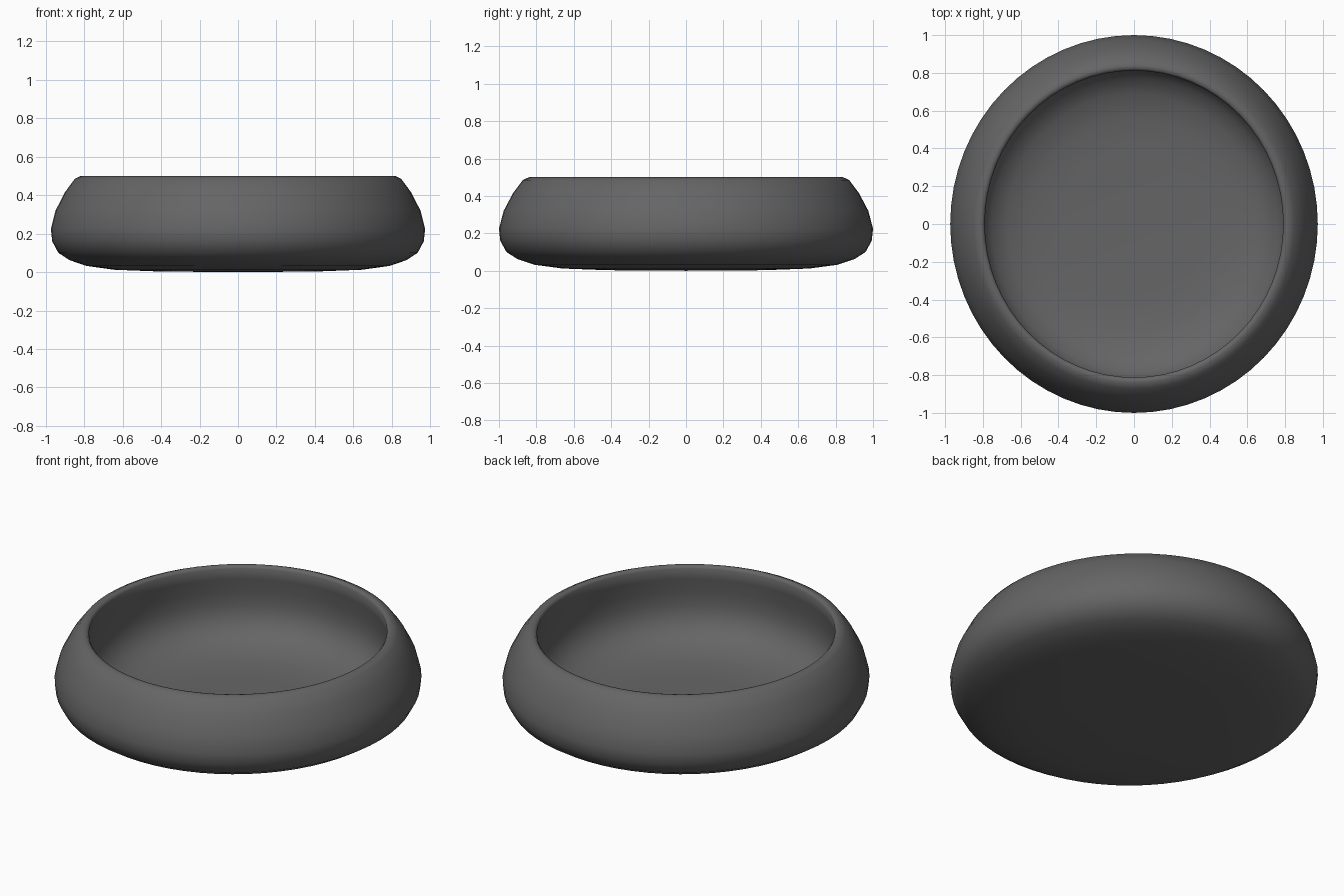
import bpy, bmesh, math

if "Cube" in bpy.data.objects:
    bpy.data.objects.remove(bpy.data.objects["Cube"])

SEGMENTS = 64
X_SCALE = 0.973  # slightly narrower in x than in y

# profile (radius, z): underside centre, outer wall, rim, inner wall, floor centre
profile = [
    (0, 0.0), (0.42, 0.003), (0.66, 0.012), (0.81, 0.032), (0.90, 0.062),
    (0.96, 0.10), (0.993, 0.16), (1.0, 0.225), (0.975, 0.32), (0.925, 0.415),
    (0.872, 0.485), (0.84, 0.5), (0.822, 0.498), (0.812, 0.485),
    (0.82, 0.42), (0.832, 0.34), (0.835, 0.26), (0.82, 0.19), (0.775, 0.125),
    (0.69, 0.075), (0.56, 0.045), (0.40, 0.034), (0, 0.03),
]

# bowl: profile spun about z
bm = bmesh.new()
verts = [bm.verts.new((r, 0, z)) for r, z in profile]
edges = [bm.edges.new(pair) for pair in zip(verts, verts[1:])]
bmesh.ops.spin(bm, geom=verts + edges, cent=(0, 0, 0), axis=(0, 0, 1),
               angle=math.tau, steps=SEGMENTS, use_duplicate=False)
bmesh.ops.remove_doubles(bm, verts=bm.verts[:], dist=1e-4)
bmesh.ops.scale(bm, vec=(X_SCALE, 1, 1), verts=bm.verts[:])
bmesh.ops.recalc_face_normals(bm, faces=bm.faces[:])
for face in bm.faces:
    face.smooth = True

mesh = bpy.data.meshes.new("bowl")
bm.to_mesh(mesh)
bm.free()
bowl = bpy.data.objects.new("bowl", mesh)
bpy.context.collection.objects.link(bowl)

# dark grey glaze
glaze = bpy.data.materials.new("dark_grey")
glaze.diffuse_color = (0.13, 0.13, 0.13, 1)
glaze.use_nodes = True
glaze.node_tree.nodes["Principled BSDF"].inputs["Base Color"].default_value = glaze.diffuse_color
mesh.materials.append(glaze)
